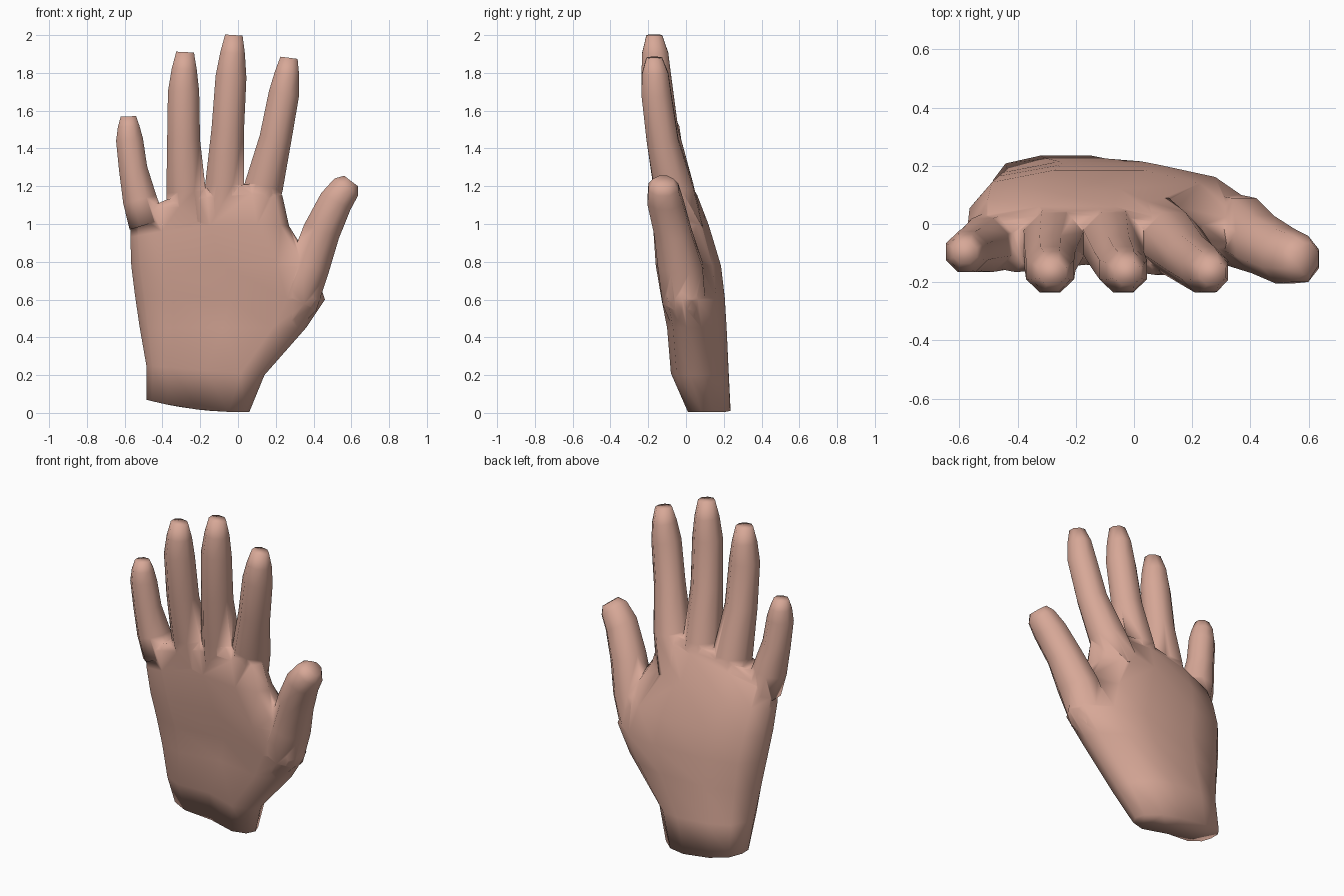
import bpy, bmesh
from math import sin, cos, pi
from mathutils import Vector

if "Cube" in bpy.data.objects:
    bpy.data.objects.remove(bpy.data.objects["Cube"])

skin = bpy.data.materials.new("skin")
skin.diffuse_color = (0.68, 0.39, 0.31, 1)
skin.use_nodes = True
skin.node_tree.nodes["Principled BSDF"].inputs["Base Color"].default_value = skin.diffuse_color


def loft(name, rings):
    """Skin a list of equal-length point rings and close both ends."""
    bm = bmesh.new()
    rows = [[bm.verts.new(p) for p in ring] for ring in rings]
    n = len(rows[0])
    for a, b in zip(rows, rows[1:]):
        for i in range(n):
            j = (i + 1) % n
            bm.faces.new((a[i], a[j], b[j], b[i]))
    caps = [bm.faces.new(rows[0][::-1]), bm.faces.new(rows[-1])]
    bmesh.ops.triangulate(bm, faces=caps)
    bmesh.ops.recalc_face_normals(bm, faces=bm.faces)
    me = bpy.data.meshes.new(name)
    bm.to_mesh(me)
    bm.free()
    me.materials.append(skin)
    ob = bpy.data.objects.new(name, me)
    bpy.context.collection.objects.link(ob)
    return ob


def digit(name, path, sides=8):
    """Tapered tube; path entries are x, y, z, half width, half depth."""
    rings = []
    for i, (x, y, z, w, d) in enumerate(path):
        p, q = path[max(i - 1, 0)], path[min(i + 1, len(path) - 1)]
        side = Vector((q[2] - p[2], 0, p[0] - q[0])).normalized()
        ring = []
        for k in range(sides):
            t = 2 * pi * (k + 0.5) / sides
            ring.append(Vector((x, y, z)) + side * (w * 1.07 * cos(t))
                        + Vector((0, d * 1.07 * sin(t), 0)))
        rings.append(ring)
    return loft(name, rings)


# Shared finger profile: position along finger, y, relative width, half depth
profile = [(-.3, -.02, 1.3, .11), (0, -.065, 1.2, .105), (.37, -.125, 1, .085),
           (.72, -.157, .95, .08), (.88, -.163, .76, .07), (1, -.168, .54, .042)]


def finger(name, x0, z0, x1, z1, bow, width, reach=1):
    """Finger from knuckle to tip, bowed sideways; reach scales the forward lean."""
    return digit(name, [(x0 + (x1 - x0) * t + bow * 4 * t * (1 - t),
                         y * reach + (reach - 1) * .075,
                         z0 + (z1 - z0) * t, w * width, d * (.85 + .15 * reach))
                        for t, y, w, d in profile])


# Palm cross-section: u runs little-finger side to thumb side, v palm to back
section = [(0, .35), (0, .62), (.08, .88), (.3, 1), (.62, 1), (.82, .87), (.96, .58),
           (1, .33), (.95, .1), (.8, 0), (.5, .15), (.2, .04), (.05, .14)]
# z at left, z tilt, z arch, x left, x right, y front, y back
levels = [(.07, -.065, -.02, -.485, .06, .01, .235),
          (.25, -.05, 0, -.485, .14, -.08, .225),
          (.45, 0, 0, -.52, .36, -.10, .215),
          (.62, -.02, 0, -.545, .46, -.13, .205),
          (.78, 0, 0, -.565, .40, -.16, .185),
          (.93, .06, .03, -.57, .27, -.175, .12),
          (1.03, .12, .05, -.565, .235, -.175, .06),
          (1.06, .14, .06, -.53, .20, -.14, .03)]
palm = loft("hand", [[(xl + (xr - xl) * u, yf + (yb - yf) * v,
                       z + tilt * u + arch * 4 * u * (1 - u)) for u, v in section]
                     for z, tilt, arch, xl, xr, yf, yb in levels])

# Fingers and thumb
thumb_path = [(.17, .03, .38, .06, .07), (.305, -.01, .60, .125, .115),
              (.38, -.03, .78, .108, .12), (.442, -.07, .96, .10, .10),
              (.518, -.11, 1.12, .09, .095), (.573, -.12, 1.195, .078, .08),
              (.598, -.12, 1.228, .046, .055)]
digits = [finger("little_finger", -.52, 1.13, -.58, 1.57, -.014, .076, .25),
          finger("ring_finger", -.275, 1.17, -.28, 1.91, -.012, .088),
          finger("middle_finger", -.07, 1.21, -.022, 2.0, -.002, .087),
          finger("index_finger", .137, 1.2, .27, 1.88, .013, .086),
          digit("thumb", thumb_path)]

# Merge the digits into the palm
bpy.context.view_layer.objects.active = palm
palm.select_set(True)
for d in digits:
    mod = palm.modifiers.new(d.name, 'BOOLEAN')
    mod.operation = 'UNION'
    mod.solver = 'EXACT'
    mod.object = d
    bpy.ops.object.modifier_apply(modifier=mod.name)
    bpy.data.objects.remove(d)

# Soft shading everywhere, including the wrist and fingertips
bpy.ops.object.shade_smooth_by_angle(angle=1.75)
